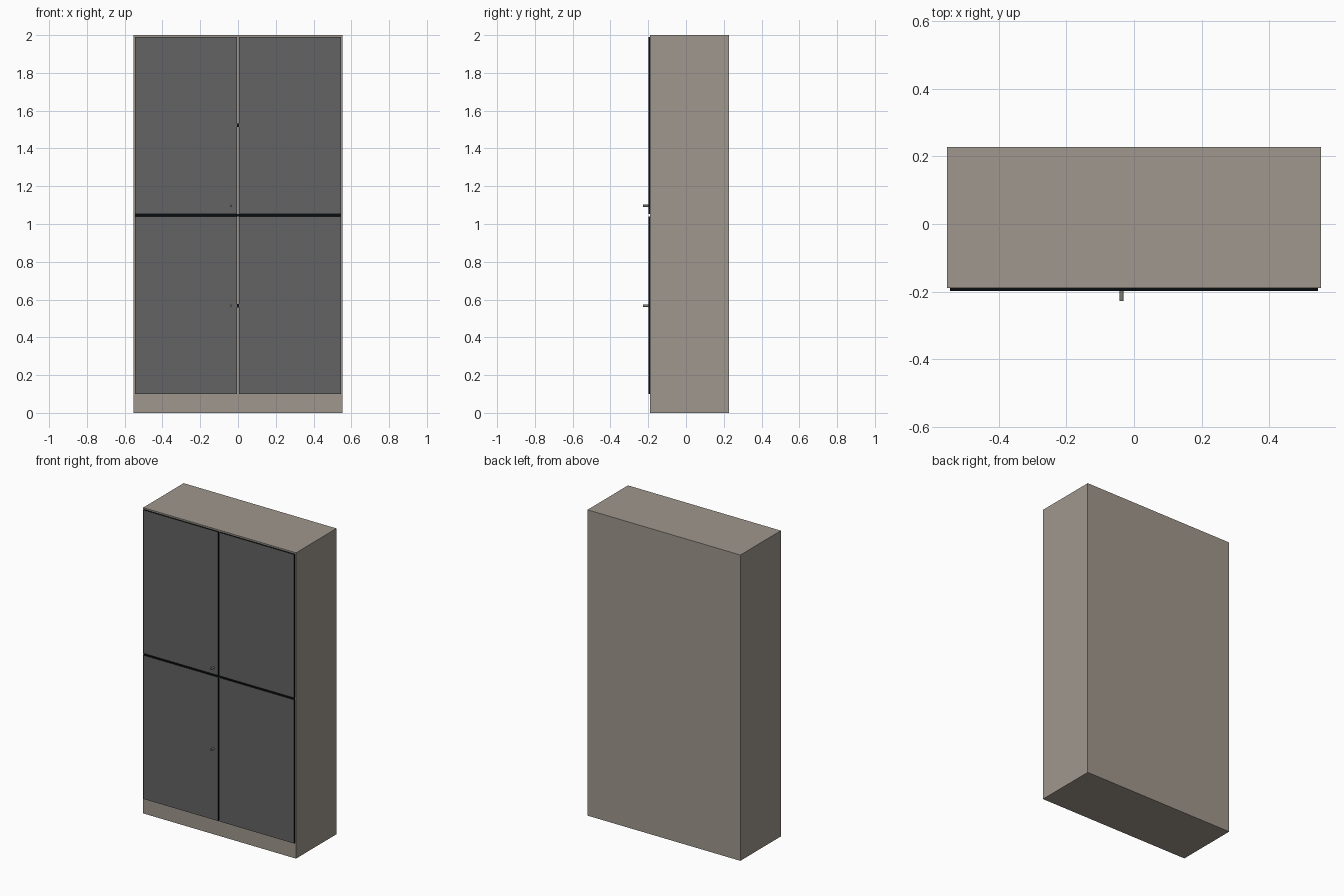
import bpy
import bmesh
from math import pi

if "Cube" in bpy.data.objects:
    bpy.data.objects.remove(bpy.data.objects["Cube"], do_unlink=True)


def material(name, rgb):
    m = bpy.data.materials.new(name)
    m.use_nodes = True
    colour = (*rgb, 1)
    m.diffuse_color = colour
    m.node_tree.nodes["Principled BSDF"].inputs["Base Color"].default_value = colour
    return m


taupe = material("taupe board", (0.35, 0.31, 0.27))
grey = material("dark grey panel", (0.125, 0.125, 0.125))
black = material("black edging", (0.003, 0.004, 0.005))
metal = material("knob metal", (0.2, 0.19, 0.17))


def box(name, low, high, mat):
    centre = [(a + b) / 2 for a, b in zip(low, high)]
    bpy.ops.mesh.primitive_cube_add(size=1, location=centre)
    ob = bpy.context.object
    ob.name = name
    for v in ob.data.vertices:
        v.co = [c * (b - a) for c, a, b in zip(v.co, low, high)]
    ob.data.materials.append(mat)
    return ob


FRONT, DOOR_FRONT = -0.19, -0.199

# Cabinet body
box("cabinet_body", (-0.553, FRONT, 0), (0.553, 0.228, 2), taupe)

# Four doors: grey faces with black edge banding
for row, (z0, z1) in {"lower": (0.1, 1.04), "upper": (1.052, 1.99)}.items():
    for side, (x0, x1) in {"right": (-0.545, -0.004), "left": (0.004, 0.545)}.items():
        door = box(f"{row}_{side}_door", (x0, DOOR_FRONT, z0), (x1, FRONT, z1), grey)
        door.data.materials.append(black)
        for face in door.data.polygons:
            face.material_index = 0 if abs(face.normal.y) > 0.5 else 1

# Dark gap between the door rows
box("row_gap", (-0.545, FRONT - 0.001, 1.04), (0.545, FRONT, 1.052), black)

# Lock bolts in the gap between the doors
for name, z in (("lower", 0.567), ("upper", 1.522)):
    box(f"{name}_lock_bolt", (-0.004, DOOR_FRONT + 0.001, z - 0.009),
        (0.004, FRONT, z + 0.009), black)

# Round knobs on the right doors
for name, z in (("lower", 0.567), ("upper", 1.096)):
    bpy.ops.mesh.primitive_cylinder_add(
        vertices=16, radius=0.0065, depth=0.03,
        location=(-0.037, DOOR_FRONT - 0.0135, z), rotation=(pi / 2, 0, 0))
    knob = bpy.context.object
    knob.name = f"{name}_knob"
    knob.data.materials.append(metal)
    bpy.ops.object.shade_smooth_by_angle()
